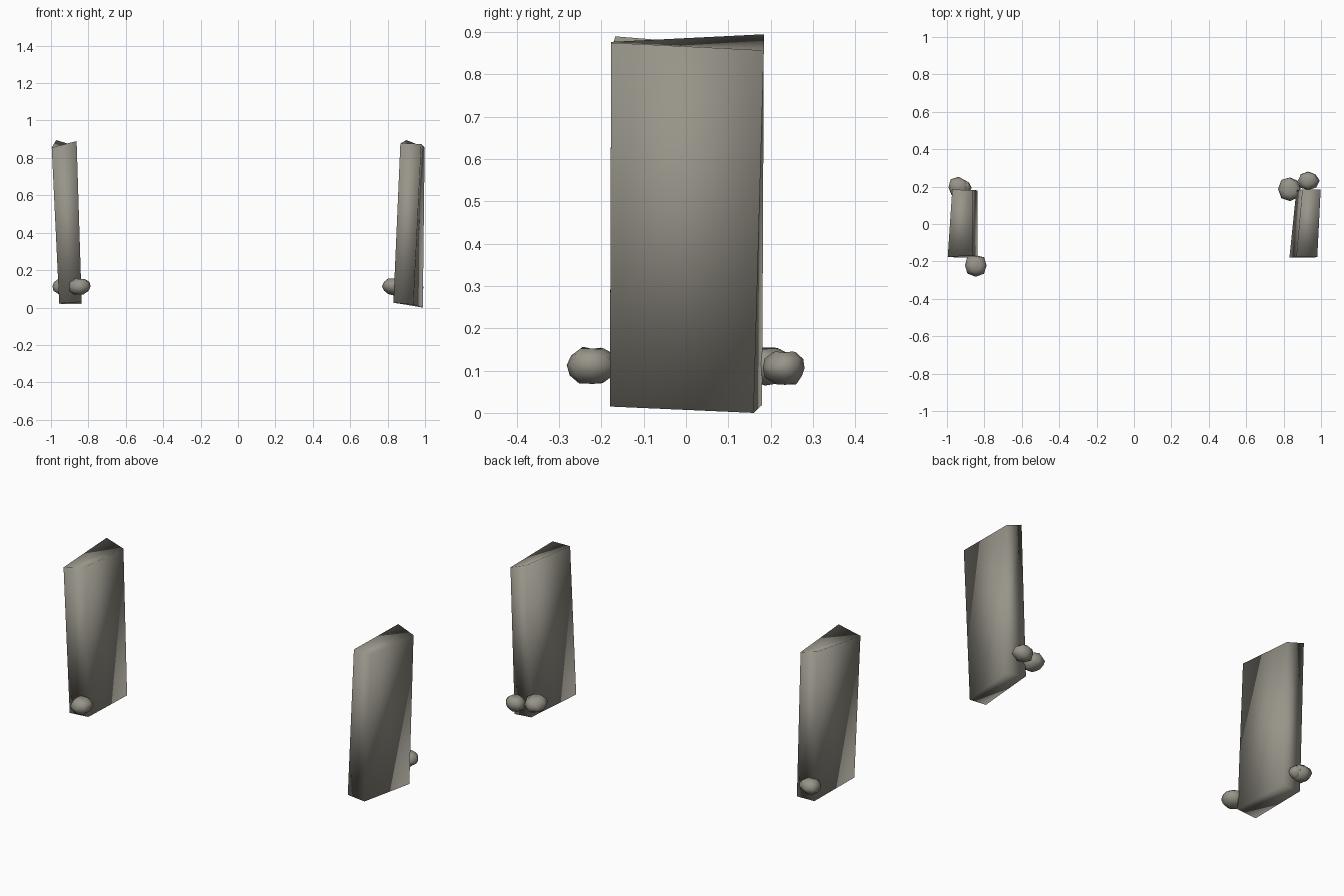
import bpy, bmesh, random
from mathutils import Vector

if "Cube" in bpy.data.objects:
    bpy.data.objects.remove(bpy.data.objects["Cube"])

random.seed(4)
stone = bpy.data.materials.new("warm grey stone")
stone.diffuse_color = (0.31, 0.295, 0.25, 1)
stone.use_nodes = True
stone.node_tree.nodes["Principled BSDF"].inputs["Base Color"].default_value = stone.diffuse_color


def finish(name, bm):
    """Turn a bmesh into a smooth stone object."""
    bmesh.ops.recalc_face_normals(bm, faces=bm.faces)
    for f in bm.faces:
        f.smooth = True
    me = bpy.data.meshes.new(name)
    bm.to_mesh(me)
    bm.free()
    me.materials.append(stone)
    bpy.context.collection.objects.link(bpy.data.objects.new(name, me))


def slab(name, bottom, top):
    """Irregular block; corners run front left, front right, back right, back left."""
    bm = bmesh.new()
    b = [bm.verts.new(c) for c in bottom]
    t = [bm.verts.new(c) for c in top]
    bm.faces.new(b[::-1])
    bm.faces.new(t)
    for i in range(4):
        j = (i + 1) % 4
        bm.faces.new((b[i], b[j], t[j], t[i]))
    finish(name, bm)


def rock(name, centre, size):
    """Lumpy flattened pebble with a small dimple at the top."""
    bm = bmesh.new()
    bmesh.ops.create_uvsphere(bm, u_segments=8, v_segments=6, radius=1)
    for v in bm.verts:
        k = 0.8 if v.co.z > 0.95 else random.uniform(0.9, 1.06)
        v.co = Vector(centre) + Vector(v.co[i] * k * size[i] for i in range(3))
    finish(name, bm)


# Standing slabs
slab("left_slab",
     [(-0.956, -0.178, 0.022), (-0.836, -0.178, 0.03), (-0.838, 0.18, 0.018), (-0.95, 0.18, 0.02)],
     [(-0.996, -0.177, 0.855), (-0.863, -0.167, 0.89), (-0.863, 0.182, 0.862), (-0.972, 0.184, 0.895)])
slab("right_slab",
     [(0.831, -0.18, 0.025), (0.938, -0.18, 0.015), (0.988, 0.16, 0.0), (0.868, 0.18, 0.02)],
     [(0.868, -0.177, 0.877), (0.98, -0.177, 0.875), (0.998, 0.184, 0.857), (0.9, 0.184, 0.895)])

# Small rocks at the feet of the slabs
rock("left_front_rock", (-0.847, -0.222, 0.113), (0.062, 0.06, 0.048))
rock("left_back_rock", (-0.938, 0.195, 0.112), (0.058, 0.058, 0.046))
rock("left_back_pebble", (-0.908, 0.195, 0.108), (0.038, 0.04, 0.036))
rock("right_back_rock", (0.834, 0.187, 0.113), (0.062, 0.066, 0.047))
rock("right_rear_rock", (0.931, 0.233, 0.106), (0.059, 0.052, 0.043))
